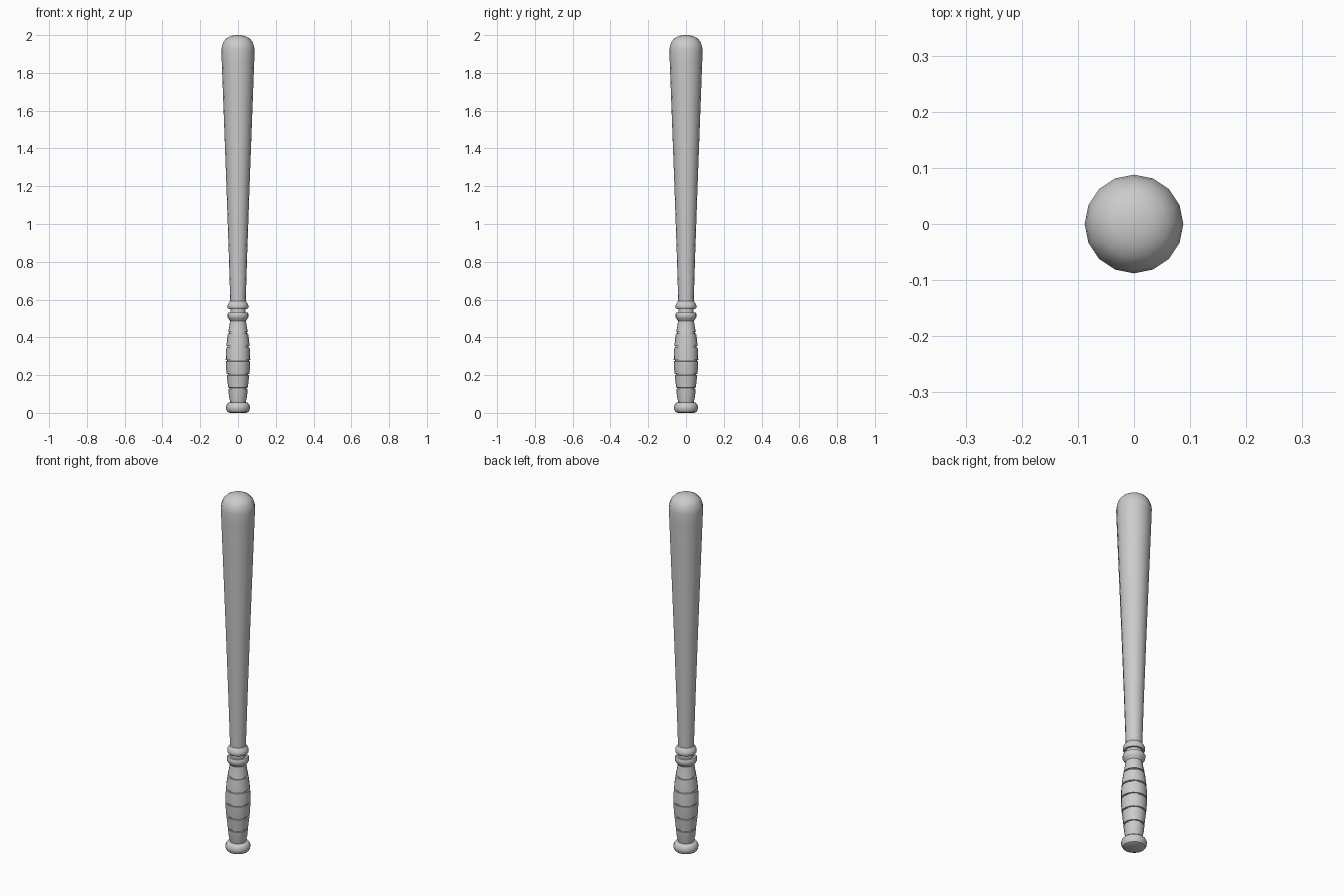
import bpy, bmesh, math

if "Cube" in bpy.data.objects:
    bpy.data.objects.remove(bpy.data.objects["Cube"])

SIDES = 16


def lathe(name, profile):
    """Revolve (radius, height) points around z; zero radius closes to a pole."""
    bm = bmesh.new()
    rings = []
    for r, z in profile:
        if r == 0:
            rings.append([bm.verts.new((0, 0, z))] * SIDES)
        else:
            rings.append([bm.verts.new((r * math.cos(2 * math.pi * i / SIDES),
                                        r * math.sin(2 * math.pi * i / SIDES), z))
                          for i in range(SIDES)])
    for lo, hi in zip(rings, rings[1:]):
        for i in range(SIDES):
            j = (i + 1) % SIDES
            corners = list(dict.fromkeys((lo[i], lo[j], hi[j], hi[i])))
            bm.faces.new(corners)
    bmesh.ops.recalc_face_normals(bm, faces=bm.faces)
    mesh = bpy.data.meshes.new(name)
    bm.to_mesh(mesh)
    bm.free()
    ob = bpy.data.objects.new(name, mesh)
    bpy.context.collection.objects.link(ob)
    bpy.ops.object.select_all(action='DESELECT')
    ob.select_set(True)
    bpy.context.view_layer.objects.active = ob
    bpy.ops.object.shade_smooth_by_angle(angle=math.radians(35))
    return ob


# Rounded end knob
lathe("knob", [(0, 0), (0.042, 0.0), (0.056, 0.006), (0.063, 0.018), (0.064, 0.032),
               (0.059, 0.046), (0.05, 0.054), (0.041, 0.056)])

# Bulging grip, interrupted by narrow grooves
shape = [(0.041, 0.056), (0.048, 0.09), (0.055, 0.16), (0.062, 0.22), (0.065, 0.28),
         (0.064, 0.32), (0.059, 0.38), (0.053, 0.425), (0.046, 0.46), (0.042, 0.487)]


def radius_at(z):
    for (r0, z0), (r1, z1) in zip(shape, shape[1:]):
        if z <= z1:
            return r0 + (r1 - r0) * (z - z0) / (z1 - z0)
    return shape[-1][0]


grooves = [0.13, 0.203, 0.277, 0.35, 0.424]
half, depth = 0.004, 0.006
grip = [p for p in shape if all(abs(p[1] - g) > 0.01 for g in grooves)]
for g in grooves:
    for dz, cut in ((-half, 0), (-half + 0.001, depth), (half - 0.001, depth), (half, 0)):
        grip.append((radius_at(g + dz) - cut, g + dz))
grip.sort(key=lambda p: p[1])
lathe("grip", grip)

# Twin collar with a recessed neck between
lathe("collar", [(0.042, 0.487), (0.052, 0.501), (0.056, 0.508), (0.056, 0.524),
                 (0.052, 0.532), (0.041, 0.532), (0.041, 0.551), (0.051, 0.551),
                 (0.055, 0.557), (0.055, 0.57), (0.049, 0.582), (0.041, 0.592)])

# Tapered barrel with domed tip
lathe("barrel", [(0.041, 0.592), (0.049, 0.85), (0.062, 1.22), (0.077, 1.62), (0.086, 1.86),
                 (0.088, 1.92), (0.085, 1.942), (0.076, 1.966), (0.06, 1.984),
                 (0.04, 1.994), (0.02, 1.999), (0, 2.0)])
